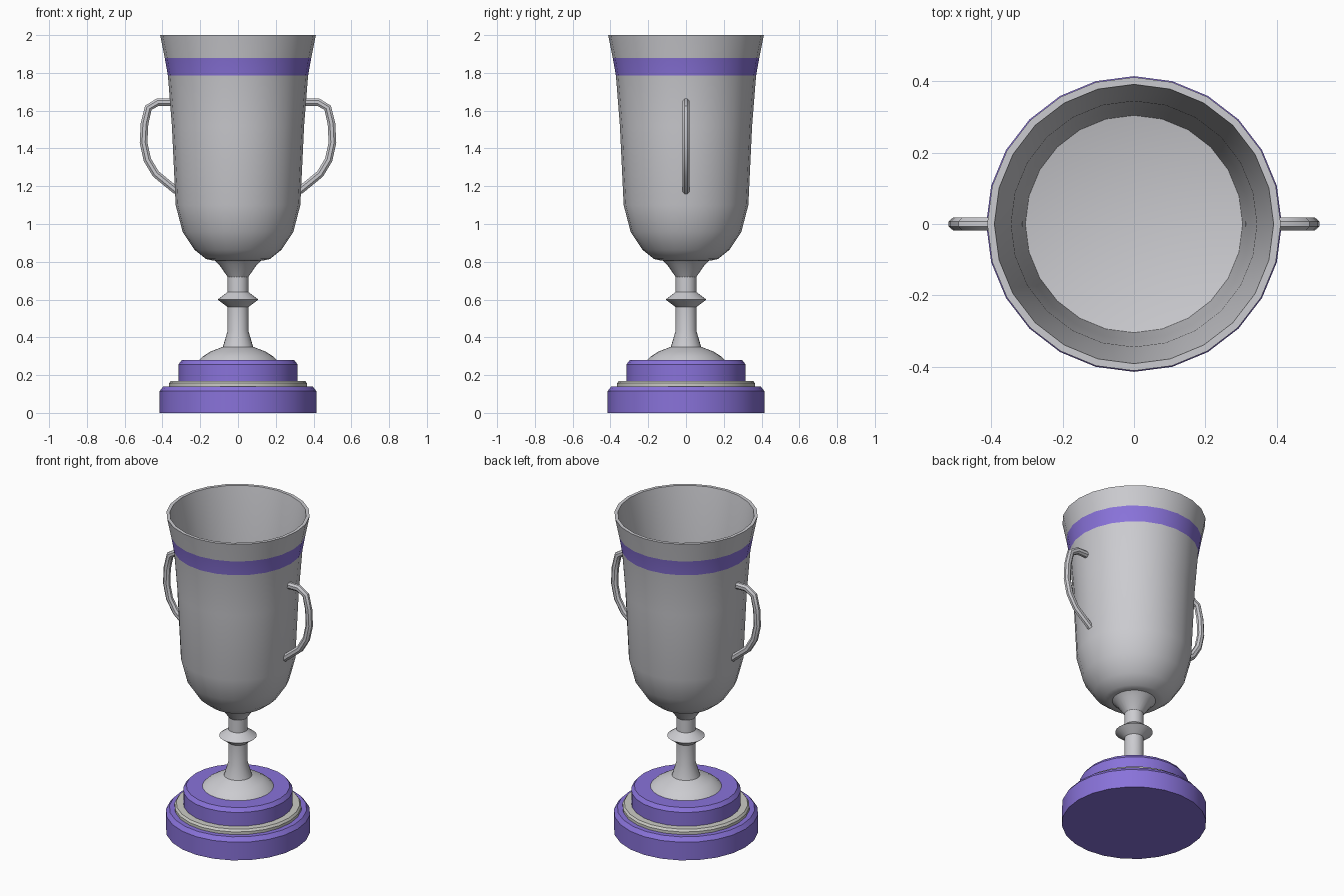
import bpy, bmesh, math
from mathutils import Vector

cube = bpy.data.objects.get("Cube")
if cube:
    bpy.data.objects.remove(cube, do_unlink=True)

SIDES = 24


def material(name, rgb):
    m = bpy.data.materials.new(name)
    m.use_nodes = True
    m.diffuse_color = (*rgb, 1)
    m.node_tree.nodes["Principled BSDF"].inputs["Base Color"].default_value = (*rgb, 1)
    return m


silver = material("silver", (0.60, 0.60, 0.63))
purple = material("purple", (0.25, 0.17, 0.70))
pale_metal = material("pale metal", (0.60, 0.60, 0.56))


def finish(name, bm, mats):
    """Turn a bmesh into a smooth object with sharp edges kept."""
    bmesh.ops.recalc_face_normals(bm, faces=bm.faces)
    mesh = bpy.data.meshes.new(name)
    bm.to_mesh(mesh)
    bm.free()
    obj = bpy.data.objects.new(name, mesh)
    bpy.context.collection.objects.link(obj)
    for m in mats:
        mesh.materials.append(m)
    bpy.ops.object.select_all(action="DESELECT")
    obj.select_set(True)
    bpy.context.view_layer.objects.active = obj
    bpy.ops.object.shade_smooth_by_angle(angle=math.radians(32))
    return obj


def lathe(name, profile, *mats, rule=None):
    """Spin a (radius, height) profile around z."""
    bm = bmesh.new()
    verts = [bm.verts.new((r, 0, z)) for r, z in profile]
    edges = [bm.edges.new(pair) for pair in zip(verts, verts[1:])]
    bmesh.ops.spin(bm, geom=verts + edges, axis=(0, 0, 1), cent=(0, 0, 0),
                   angle=math.tau, steps=SIDES)
    bmesh.ops.remove_doubles(bm, verts=bm.verts, dist=0.0005)
    if rule:
        for f in bm.faces:
            f.material_index = rule(f)
    return finish(name, bm, mats)


# Stepped plinth
lathe("plinth_bottom", [(0, 0), (0.415, 0), (0.415, 0.115), (0.395, 0.14), (0, 0.14)], purple)
lathe("plinth_ring", [(0, 0.14), (0.365, 0.14), (0.365, 0.157), (0.355, 0.17), (0, 0.17)], pale_metal)
lathe("plinth_top", [(0, 0.165), (0.315, 0.165), (0.315, 0.257), (0.297, 0.28), (0, 0.28)], purple)

# Foot, stem and knop
lathe("stem", [(0, 0.275), (0.205, 0.28), (0.185, 0.30), (0.145, 0.325), (0.08, 0.35),
               (0.055, 0.435), (0.055, 0.56), (0.108, 0.60), (0.055, 0.64),
               (0.055, 0.72), (0.10, 0.785), (0.125, 0.808), (0, 0.815)], silver)


# Bowl, open at the top, with a coloured band on the outside
def band(face):
    c = face.calc_center_median()
    return int(1.79 < c.z < 1.87 and face.normal.length >= 0 and c.xy.length > 0.372)


lathe("bowl", [(0, 0.808), (0.14, 0.808), (0.17, 0.815), (0.23, 0.863), (0.293, 0.958),
               (0.33, 1.10), (0.35, 1.52), (0.371, 1.785), (0.388, 1.88), (0.412, 2.0),
               (0.392, 2.0), (0.345, 1.70), (0.325, 1.35), (0.305, 1.05), (0, 0.98)],
      silver, purple, rule=band)

# Handles: a rounded bar swept along a curve, mirrored left to right
path = [(0.345, 1.645), (0.425, 1.645), (0.475, 1.615), (0.495, 1.53), (0.50, 1.43),
        (0.48, 1.34), (0.435, 1.265), (0.325, 1.175)]


def handle(name, side):
    points = [Vector((x * side, 0, z)) for x, z in path]
    bm = bmesh.new()
    rings = []
    for i, p in enumerate(points):
        before, after = points[max(i - 1, 0)], points[min(i + 1, len(points) - 1)]
        along = (after - before).normalized()
        across = along.cross(Vector((0, 1, 0)))
        ring = []
        for k in range(8):
            a = math.tau * (k + 0.5) / 8
            offset = across * math.cos(a) * 0.022 + Vector((0, math.sin(a) * 0.019, 0))
            ring.append(bm.verts.new(p + offset))
        rings.append(ring)
    for a, b in zip(rings, rings[1:]):
        for k in range(8):
            n = (k + 1) % 8
            bm.faces.new((a[k], a[n], b[n], b[k]))
    bm.faces.new(rings[0])
    bm.faces.new(rings[-1])
    finish(name, bm, [silver])


handle("left_handle", 1)
handle("right_handle", -1)
